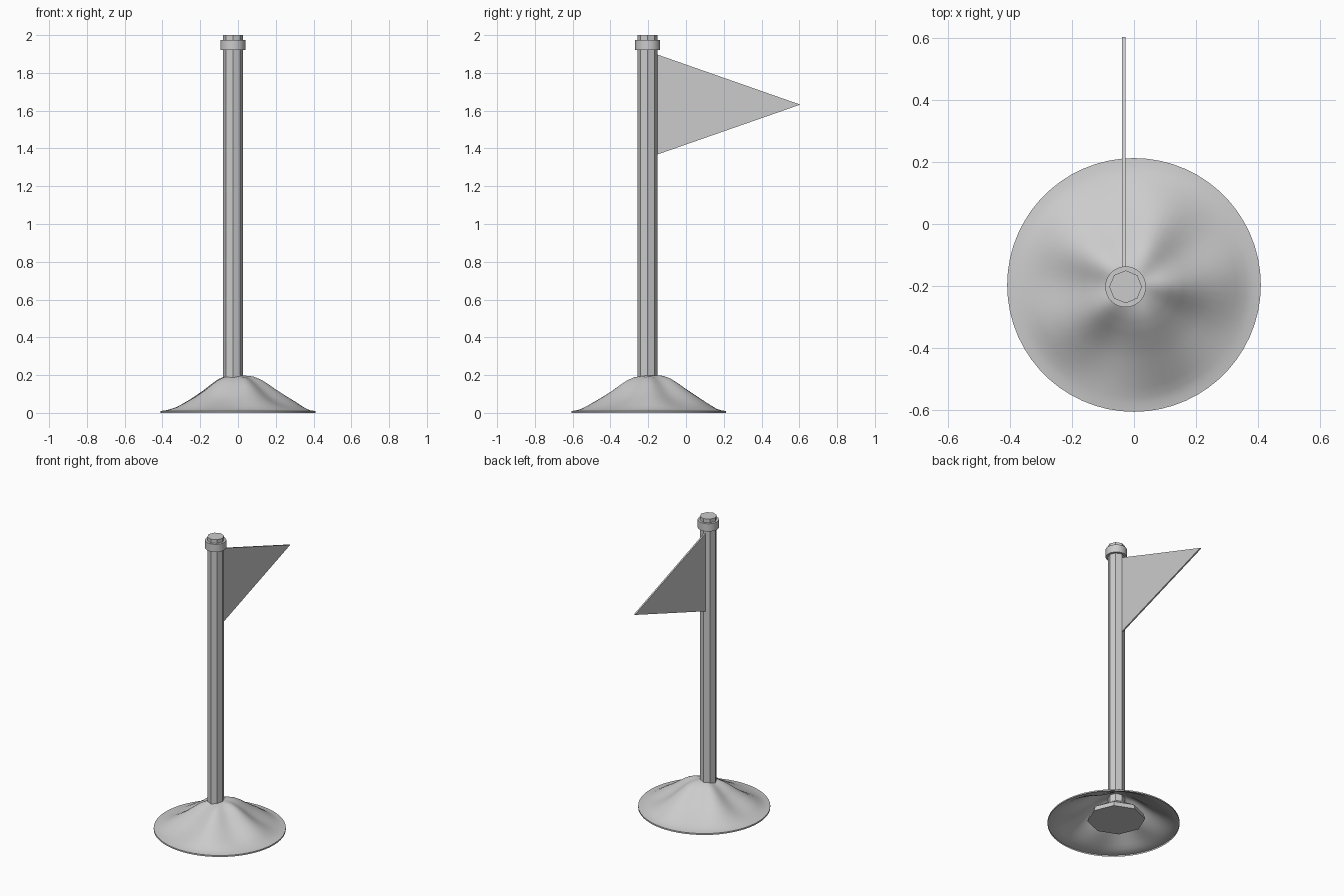
import bpy, bmesh, math

if "Cube" in bpy.data.objects:
    bpy.data.objects.remove(bpy.data.objects["Cube"])

PX, PY = -0.027, -0.203      # pole axis
MX, MY, MR = 0.0, -0.197, 0.41   # mound centre and radius


def finish(name, bm, smooth=None):
    bmesh.ops.remove_doubles(bm, verts=bm.verts, dist=1e-5)
    mesh = bpy.data.meshes.new(name)
    bm.to_mesh(mesh)
    bm.free()
    ob = bpy.data.objects.new(name, mesh)
    bpy.context.collection.objects.link(ob)
    if smooth:
        bpy.ops.object.select_all(action='DESELECT')
        ob.select_set(True)
        bpy.context.view_layer.objects.active = ob
        bpy.ops.object.shade_smooth_by_angle(angle=math.radians(smooth))
    return ob


def lathe(profile, sides, cx, cy, height=lambda r, z, a: z, closed=False):
    """Spin (radius, z) points around a vertical axis."""
    bm = bmesh.new()
    rings = []
    for r, z in profile:
        if r == 0:
            rings.append([bm.verts.new((cx, cy, z))] * sides)
            continue
        ring = []
        for i in range(sides):
            a = math.tau * i / sides
            ring.append(bm.verts.new((cx + r * math.cos(a), cy + r * math.sin(a), height(r, z, a))))
        rings.append(ring)
    pairs = list(zip(rings, rings[1:]))
    if closed:
        pairs.append((rings[-1], rings[0]))
    for lo, hi in pairs:
        for i in range(sides):
            j = (i + 1) % sides
            bm.faces.new(dict.fromkeys((lo[i], lo[j], hi[j], hi[i])))
    return bm


# Octagonal pole with a wide foot hidden inside the mound
finish("pole", lathe([(0, 0.04), (0.18, 0.04), (0.17, 0.075), (0.053, 0.15),
                      (0.053, 2.0), (0, 2.0)], 8, PX, PY))

# Round collar near the top
finish("collar", lathe([(0.045, 1.922), (0.066, 1.922), (0.066, 1.975), (0.045, 1.975)],
                       32, PX, PY, closed=True), 35)


# Open-bottomed earth mound with soft radial ridges
def ridged(r, z, a):
    t = max(0.0, min(1.0, (r - 0.05) / 0.32))
    swell = 0.016 * math.sin(math.pi * t)
    lean = 0.006 * math.sin(a) * math.sin(math.pi * min(1, r / 0.37))
    return z + swell * math.cos(5 * a + 0.15 * math.sin(2 * a)) + lean


finish("mound", lathe([(MR, 0), (MR, 0.01), (0.385, 0.013), (0.36, 0.021), (0.33, 0.035),
                       (0.30, 0.051), (0.25, 0.077), (0.20, 0.108), (0.16, 0.138),
                       (0.12, 0.167), (0.08, 0.188), (0.04, 0.197), (0, 0.2)],
                      60, MX, MY, ridged), 50)

# Triangular pennant, a thin slab
bm = bmesh.new()
tri = bm.faces.new([bm.verts.new((-0.038, y, z))
                    for y, z in ((-0.16, 1.365), (-0.16, 1.9), (0.605, 1.632))])
ext = bmesh.ops.extrude_face_region(bm, geom=[tri], use_keep_orig=True)
bmesh.ops.translate(bm, vec=(0.01, 0, 0),
                    verts=[g for g in ext["geom"] if isinstance(g, bmesh.types.BMVert)])
bmesh.ops.recalc_face_normals(bm, faces=bm.faces)
finish("pennant", bm)
